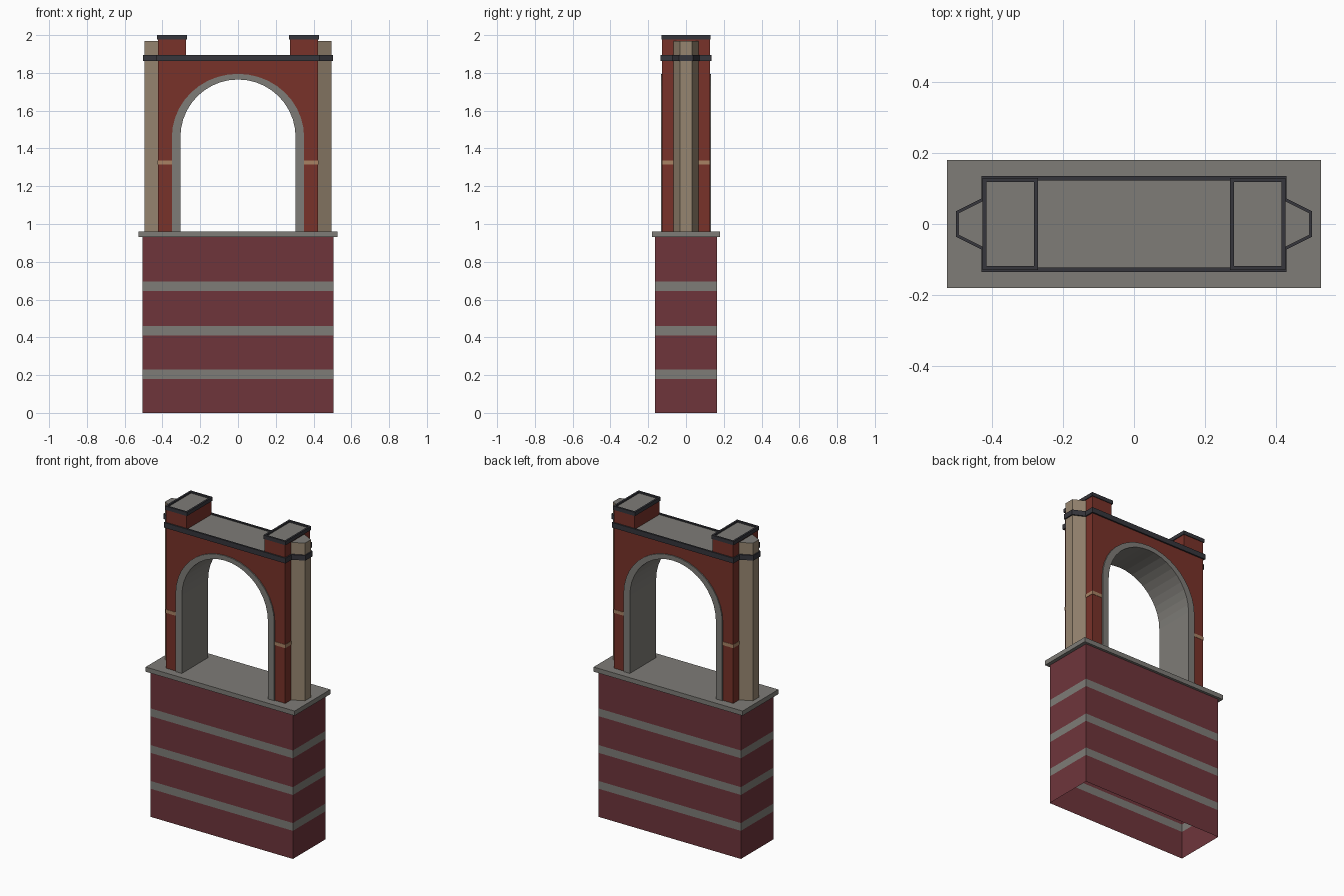
import bpy, bmesh, math
from mathutils import Vector

if "Cube" in bpy.data.objects:
    bpy.data.objects.remove(bpy.data.objects["Cube"])


def mat(name, r, g, b):
    # sRGB 0-255 to linear
    lin = [((c / 255 + 0.055) / 1.055) ** 2.4 for c in (r, g, b)]
    m = bpy.data.materials.new(name)
    m.diffuse_color = (*lin, 1)
    m.use_nodes = True
    m.node_tree.nodes["Principled BSDF"].inputs["Base Color"].default_value = m.diffuse_color
    return m


MAROON = mat("maroon brick", 110, 53, 59)
RED = mat("red brick", 120, 50, 41)
STONE = mat("grey stone", 126, 124, 119)
TAN = mat("tan stone", 150, 133, 112)
SAND = mat("sand stripe", 168, 130, 100)
DARK = mat("dark trim", 54, 54, 60)


def finish(bm, name, mats, rule=None):
    bmesh.ops.recalc_face_normals(bm, faces=bm.faces)
    if rule:
        for f in bm.faces:
            f.material_index = rule(f)
    me = bpy.data.meshes.new(name)
    bm.to_mesh(me)
    bm.free()
    ob = bpy.data.objects.new(name, me)
    for m in mats:
        me.materials.append(m)
    bpy.context.collection.objects.link(ob)
    return ob


def prism(name, pts, depth, mats, rule=None):
    """Close a polygon of 3D points and extrude it along a vector."""
    bm = bmesh.new()
    face = bm.faces.new([bm.verts.new(p) for p in pts])
    ext = bmesh.ops.extrude_face_region(bm, geom=[face], use_keep_orig=True)
    moved = [v for v in ext["geom"] if isinstance(v, bmesh.types.BMVert)]
    bmesh.ops.translate(bm, verts=moved, vec=Vector(depth))
    return finish(bm, name, mats, rule)


def box(name, x0, x1, y, z0, z1, mats, rule=None):
    pts = [(x0, -y, z0), (x1, -y, z0), (x1, y, z0), (x0, y, z0)]
    return prism(name, pts, (0, 0, z1 - z0), mats, rule)


def ring(name, outer, inner, z0, z1, m):
    """Hollow band between two matching plan outlines."""
    bm = bmesh.new()
    loops = [[bm.verts.new((x, y, z)) for x, y in o]
             for o, z in ((outer, z0), (outer, z1), (inner, z1), (inner, z0))]
    n = len(outer)
    for k in range(4):
        a, b = loops[k], loops[(k + 1) % 4]
        for i in range(n):
            j = (i + 1) % n
            bm.faces.new((a[i], a[j], b[j], b[i]))
    return finish(bm, name, [m])


def rect(x0, x1, y):
    return [(x0, -y), (x1, -y), (x1, y), (x0, y)]


def arch(w, rise, spring=1.46, n=20):
    """Arch outline in x, z from right foot over to left foot."""
    curve = [(w * math.cos(math.pi * i / n), spring + rise * math.sin(math.pi * i / n))
             for i in range(n + 1)]
    return [(w, 0.96)] + curve + [(-w, 0.96)]


def top_stone(f):
    return 1 if f.normal.z > 0.9 else 0


# Hollow striped base, open underneath
bm = bmesh.new()
levels = [0, 0.18, 0.23, 0.41, 0.46, 0.645, 0.695, 0.94]
rows = [[bm.verts.new((x, y, z)) for x, y in rect(-0.505, 0.505, 0.165)] for z in levels]
for lo, hi in zip(rows, rows[1:]):
    for i in range(4):
        j = (i + 1) % 4
        bm.faces.new((lo[i], lo[j], hi[j], hi[i]))
stripes = list(zip(levels[1::2], levels[2::2]))
finish(bm, "striped_base", [MAROON, STONE],
       lambda f: int(any(a < f.calc_center_median().z < b for a, b in stripes)))

# Stone ledge
box("base_ledge", -0.528, 0.528, 0.181, 0.93, 0.96, [STONE])

# Red arch wall with grey roof
wall = [(-0.423, 0.96), (-0.423, 1.888), (0.423, 1.888), (0.423, 0.96)] + arch(0.33, 0.32)
prism("arch_wall", [(x, -0.126, z) for x, z in wall], (0, 0.252, 0), [RED, STONE],
      lambda f: int(f.normal.z > 0.9 and f.calc_center_median().z > 1.88))

# Stone arch surround and lining
trim = arch(0.35, 0.335) + arch(0.305, 0.305)[::-1]
prism("arch_surround", [(x, -0.133, z) for x, z in trim], (0, 0.266, 0), [STONE])

# Dark cornice following the wall and the side columns
half_out = [(0.431, -0.135), (0.431, -0.072), (0.503, -0.036)]
half_in = [(0.419, -0.123), (0.419, -0.062), (0.493, -0.028)]


def outline(q):
    right = q + [(x, -y) for x, y in q[::-1]]
    return right + [(-x, y) for x, y in right[::-1]]


ring("cornice", outline(half_out), outline(half_in), 1.862, 1.895, DARK)

# Paired parts: columns, turrets, rims, stripes
for side, s in (("left", -1), ("right", 1)):
    plan = [(0.41, -0.067), (0.423, -0.067), (0.496, -0.031),
            (0.496, 0.031), (0.423, 0.067), (0.41, 0.067)]
    prism(side + "_column", [(s * x, y, 0.96) for x, y in plan], (0, 0, 1.01),
          [TAN, STONE], top_stone)
    box(side + "_turret", s * 0.276, s * 0.423, 0.126, 1.885, 1.99, [RED, STONE], top_stone)
    ring(side + "_turret_rim", rect(s * 0.271, s * 0.428, 0.13),
         rect(s * 0.283, s * 0.416, 0.118), 1.976, 2.0, DARK)
    box(side + "_pier_stripe", s * 0.34, s * 0.425, 0.128, 1.315, 1.337, [SAND])
